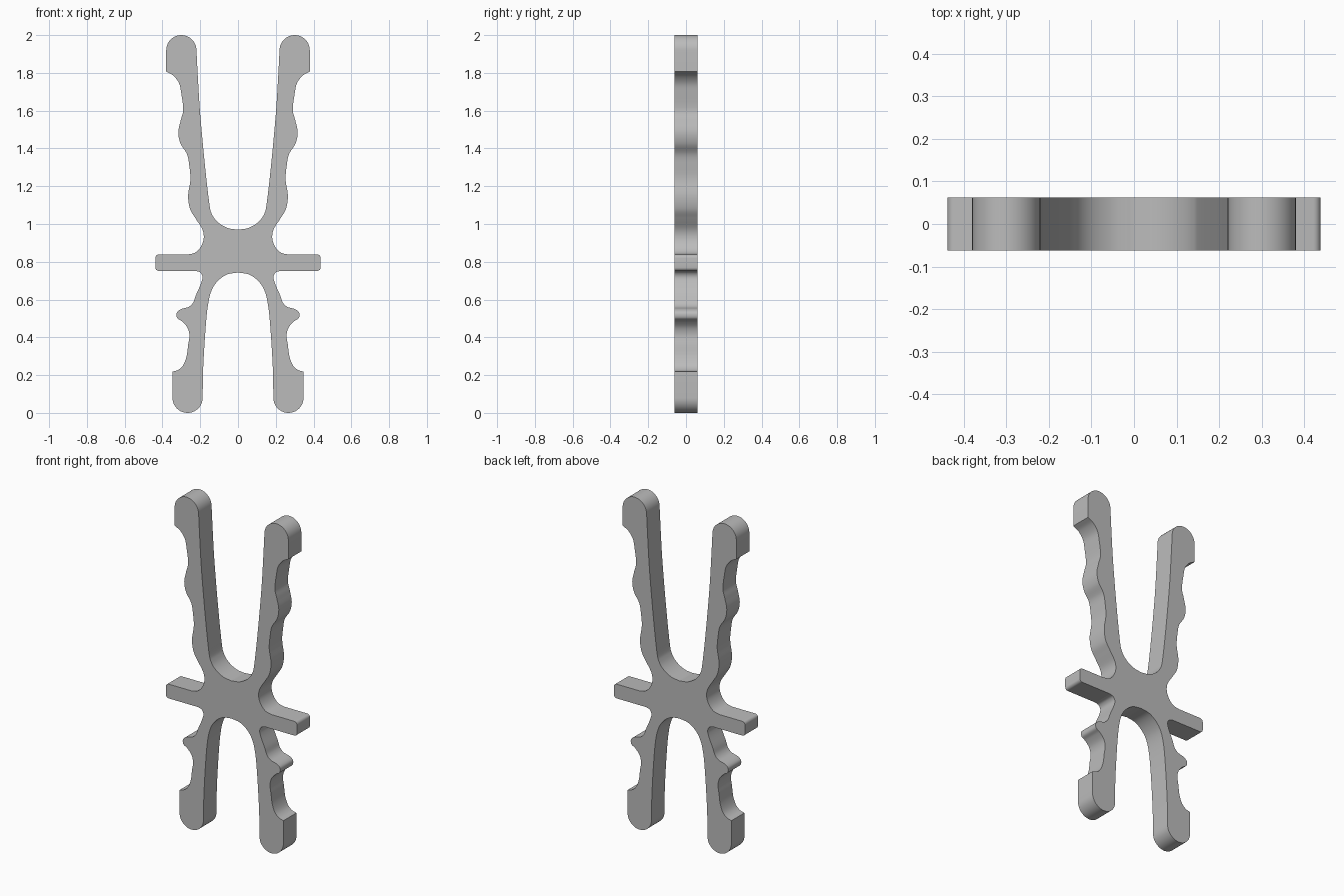
import bpy
import bmesh
from math import cos, sin, pi, radians
from mathutils import Vector

cube = bpy.data.objects.get("Cube")
if cube:
    bpy.data.objects.remove(cube)

THICKNESS = 0.124


def spline(*points, steps=6):
    """Smooth curve passing through every given point."""
    p = [Vector(q) for q in points]
    p = [2 * p[0] - p[1]] + p + [2 * p[-1] - p[-2]]
    curve = []
    for a, b, c, d in zip(p, p[1:], p[2:], p[3:]):
        for i in range(steps):
            t = i / steps
            curve.append(0.5 * (2 * b + (c - a) * t
                                + (2 * a - 5 * b + 4 * c - d) * t ** 2
                                + (3 * b - a - 3 * c + d) * t ** 3))
    return curve + [p[-2]]


def arc(x, z, radius, start, end, steps=20):
    """Circular arc between two angles in degrees."""
    angles = [radians(start + (end - start) * i / steps) for i in range(steps + 1)]
    return [Vector((x + radius * cos(a), z + radius * sin(a))) for a in angles]


# Upper crotch and inner side of the long arm
inner_arm = spline((0, .97), (.055, .979), (.105, 1.008), (.137, 1.05),
                   (.152, 1.11), (.176, 1.32), (.2, 1.58), (.211, 1.75), (.22, 1.92))
arm_tip = arc(.3, 1.92, .08, 180, 0)

# Outer side of the arm: hook, two grip bumps, waist
outer_arm = spline((.38, 1.807), (.342, 1.785), (.312, 1.745), (.3, 1.69), (.29, 1.605),
                   (.303, 1.55), (.316, 1.485), (.304, 1.425), (.27, 1.37), (.258, 1.31),
                   (.252, 1.235), (.264, 1.15), (.254, 1.08), (.225, 1.03), (.188, .97),
                   (.182, .92), (.2, .875), (.23, .847), (.27, .838))

# Crossbar end with rounded corners
bar_end = arc(.42, .82, .018, 90, 0, 5) + arc(.42, .77, .018, 0, -90, 5)

# Outer side of the leg: waist, small knob, foot hook
outer_leg = spline((.225, .752), (.2, .744), (.188, .72), (.196, .685), (.222, .625),
                   (.237, .585), (.262, .561), (.302, .549), (.324, .53), (.322, .502),
                   (.296, .484), (.268, .452), (.257, .41), (.264, .36), (.272, .3),
                   (.29, .253), (.316, .228), (.347, .218))
foot_tip = arc(.267, .08, .08, 0, -180)
inner_leg = spline((.187, .08), (.185, .22), (.175, .4), (.162, .55), (.143, .64),
                   (.11, .695), (.06, .732), (0, .743))

half = inner_arm + arm_tip + outer_arm + bar_end + outer_leg + foot_tip + inner_leg

# Mirror the half outline into a closed profile, dropping doubled points
outline = half + [Vector((-p.x, p.y)) for p in reversed(half)]
profile = []
for point in outline:
    if not profile or (point - profile[-1]).length > 0.0005:
        profile.append(point)
if (profile[0] - profile[-1]).length < 0.0005:
    profile.pop()

# Extrude the profile through the thickness
bm = bmesh.new()
front = bm.faces.new([bm.verts.new((p.x, -THICKNESS / 2, p.y)) for p in profile])
result = bmesh.ops.extrude_face_region(bm, geom=[front], use_keep_orig=True)
back_verts = [v for v in result["geom"] if isinstance(v, bmesh.types.BMVert)]
bmesh.ops.translate(bm, verts=back_verts, vec=(0, THICKNESS, 0))
bmesh.ops.recalc_face_normals(bm, faces=bm.faces)
mesh = bpy.data.meshes.new("clip_body")
bm.to_mesh(mesh)
bm.free()
body = bpy.data.objects.new("clip_body", mesh)
bpy.context.collection.objects.link(body)

# Plain grey material
grey = bpy.data.materials.new("plain_grey")
grey.use_nodes = True
colour = (0.5, 0.5, 0.5, 1)
grey.diffuse_color = colour
grey.node_tree.nodes["Principled BSDF"].inputs["Base Color"].default_value = colour
mesh.materials.append(grey)

# Smooth curved sides, crisp rims
bpy.ops.object.select_all(action="DESELECT")
body.select_set(True)
bpy.context.view_layer.objects.active = body
bpy.ops.object.shade_smooth_by_angle(angle=radians(35))
